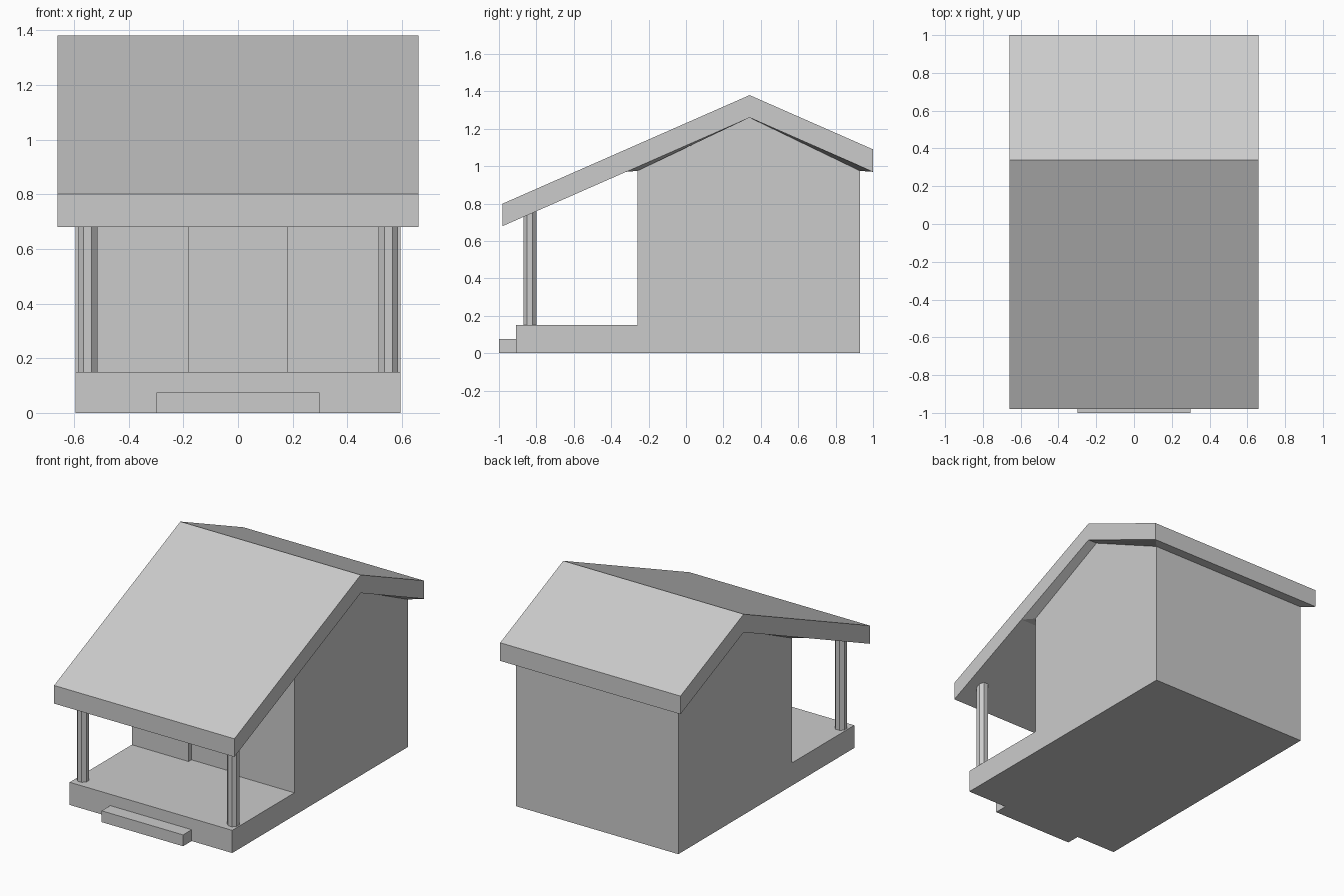
import bpy
import bmesh
from mathutils import Matrix

cube = bpy.data.objects.get("Cube")
if cube:
    bpy.data.objects.remove(cube, do_unlink=True)

grey = bpy.data.materials.new("light_grey")
grey.use_nodes = True
colour = (0.6, 0.6, 0.6, 1)
grey.diffuse_color = colour
grey.node_tree.nodes["Principled BSDF"].inputs["Base Color"].default_value = colour


def finish(name, bm):
    bmesh.ops.recalc_face_normals(bm, faces=bm.faces[:])
    mesh = bpy.data.meshes.new(name)
    bm.to_mesh(mesh)
    bm.free()
    mesh.materials.append(grey)
    obj = bpy.data.objects.new(name, mesh)
    bpy.context.collection.objects.link(obj)
    return obj


def prism(name, profile, half_width):
    """Extrude a (y, z) profile across x."""
    bm = bmesh.new()
    face = bm.faces.new([bm.verts.new((-half_width, y, z)) for y, z in profile])
    side = bmesh.ops.extrude_face_region(bm, geom=[face])["geom"]
    moved = [v for v in side if isinstance(v, bmesh.types.BMVert)]
    bmesh.ops.translate(bm, verts=moved, vec=(2 * half_width, 0, 0))
    return finish(name, bm)


def box_profile(y0, y1, z0, z1):
    return [(y0, z0), (y1, z0), (y1, z1), (y0, z1)]


# Main dimensions
WALL, ROOF = 0.595, 0.66
FRONT, BACK, RIDGE, DECK = -0.26, 0.93, 0.34, 0.15
UNDER, EAVE, THICK = 1.26, 0.975, 0.12

# House walls and porch deck in one body
body = prism("house_body", [
    (-0.91, 0), (BACK, 0), (BACK, EAVE), (RIDGE, UNDER),
    (FRONT, EAVE), (FRONT, DECK), (-0.91, DECK)], WALL)

# Shallow door recess in the porch wall
cutter = prism("door_cutter", box_profile(FRONT - 0.05, FRONT + 0.03, DECK, 0.85), 0.18)
cutter.hide_render = True
cut = body.modifiers.new("door_recess", "BOOLEAN")
cut.operation = "DIFFERENCE"
cut.solver = "EXACT"
cut.object = cutter
bpy.context.view_layer.objects.active = body
bpy.ops.object.modifier_apply(modifier=cut.name)
bpy.data.objects.remove(cutter, do_unlink=True)

# Roof slab with a long front slope over the porch
under = [(-0.98, 0.68), (RIDGE, UNDER), (1.0, 0.97)]
prism("roof", under + [(y, z + THICK) for y, z in reversed(under)], ROOF)

# Soffit closing the overhang between roof edge and wall tops
bm = bmesh.new()


def ring(half_width, points):
    loop = [(s * half_width, y, z) for s, row in ((-1, points), (1, points[::-1]))
            for y, z in row]
    return [bm.verts.new(p) for p in loop]


outer = ring(ROOF, [(-0.32, 0.97), (RIDGE, UNDER), (1.0, 0.97)])
inner = ring(WALL, [(FRONT, EAVE), (RIDGE, UNDER), (BACK, EAVE)])
for i in range(len(outer)):
    j = (i + 1) % len(outer)
    bm.faces.new([outer[i], outer[j], inner[j], inner[i]])
soffit = finish("soffit", bm)
if sum(p.normal.z for p in soffit.data.polygons) > 0:
    soffit.data.flip_normals()

# Front step
prism("front_step", box_profile(-1.0, -0.91, 0, 0.075), 0.298)

# Octagonal porch posts
for side, label in ((-1, "right"), (1, "left")):
    bm = bmesh.new()
    bmesh.ops.create_cone(bm, cap_ends=True, segments=8, radius1=0.038,
                          radius2=0.038, depth=0.63)
    bmesh.ops.rotate(bm, verts=bm.verts[:], matrix=Matrix.Rotation(0.3927, 3, "Z"))
    bmesh.ops.translate(bm, verts=bm.verts[:], vec=(side * 0.55, -0.835, DECK + 0.315))
    finish(label + "_porch_post", bm)
